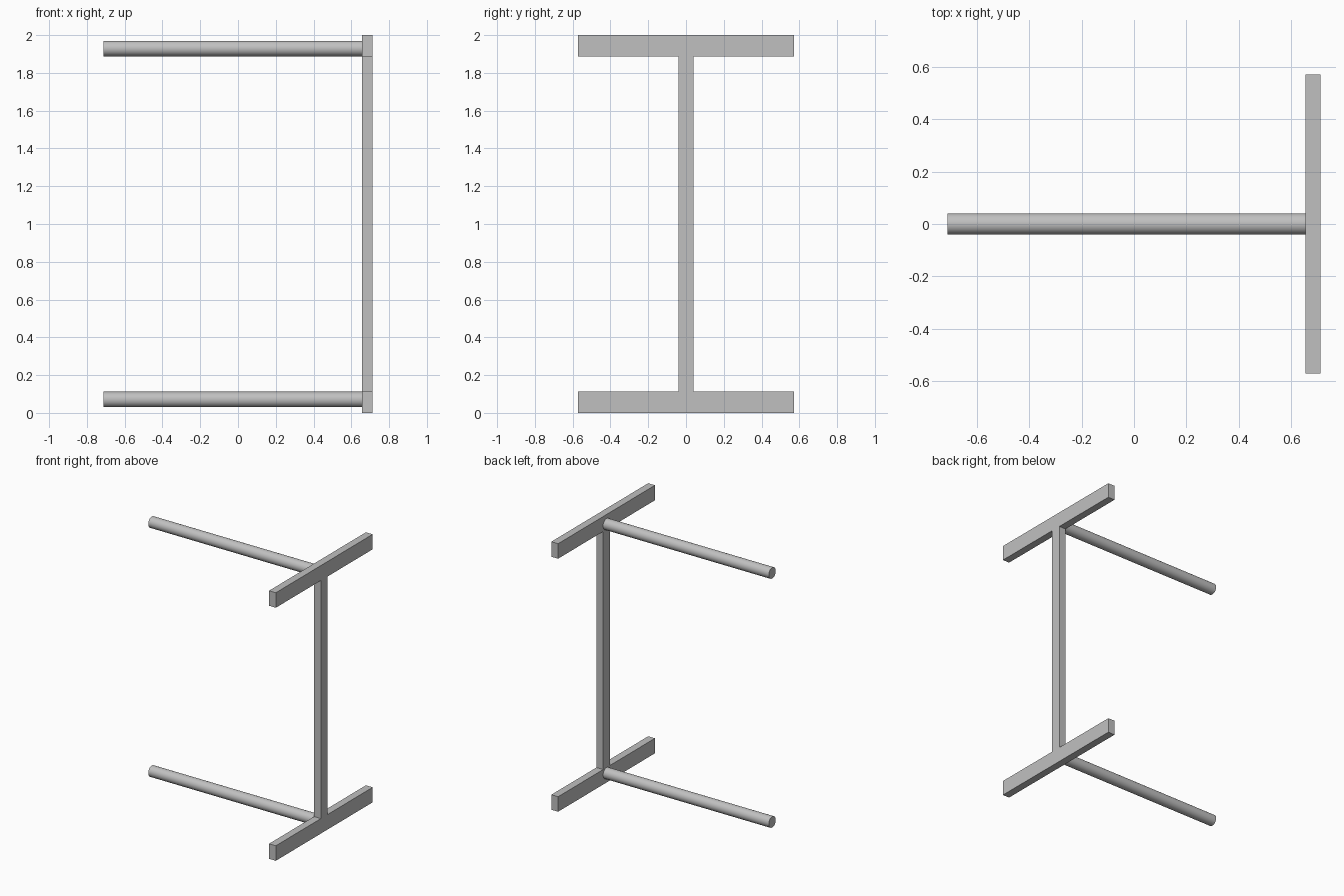
import bpy
import math

cube = bpy.data.objects.get("Cube")
if cube:
    bpy.data.objects.remove(cube, do_unlink=True)

grey = bpy.data.materials.new("plain_grey")
grey.use_nodes = True
grey.diffuse_color = (0.53, 0.53, 0.53, 1)
grey.node_tree.nodes["Principled BSDF"].inputs["Base Color"].default_value = grey.diffuse_color

HALF_X = 0.712    # half of the overall width
PLATE = 0.056     # thickness of the flat frame
BAR_H = 0.112     # height of the cross bars
BAR_Y = 0.571     # half length of the cross bars
ROD_R = 0.041
INNER_X = HALF_X - PLATE


def finish(name):
    obj = bpy.context.object
    obj.name = name
    obj.data.materials.append(grey)
    return obj


def box(name, z0, z1, half_y):
    bpy.ops.mesh.primitive_cube_add(
        size=1, location=(HALF_X - PLATE / 2, 0, (z0 + z1) / 2))
    bpy.context.object.scale = (PLATE, half_y * 2, z1 - z0)
    bpy.ops.object.transform_apply(location=False, rotation=False, scale=True)
    return finish(name)


def rod(name, z):
    bpy.ops.mesh.primitive_cylinder_add(
        vertices=32, radius=ROD_R, depth=HALF_X + INNER_X,
        location=((INNER_X - HALF_X) / 2, 0, z),
        rotation=(0, math.pi / 2, 0))
    bpy.ops.object.shade_smooth_by_angle(angle=math.radians(30))
    return finish(name)


# Flat frame: upright post between two cross bars
box("upright_post", BAR_H, 2 - BAR_H, 0.04)
box("lower_cross_bar", 0, BAR_H, BAR_Y)
box("upper_cross_bar", 2 - BAR_H, 2, BAR_Y)

# Round rods reaching out from the bars, flush with the bars' inner edges
rod_z = BAR_H - ROD_R
rod("lower_rod", rod_z)
rod("upper_rod", 2 - rod_z)
